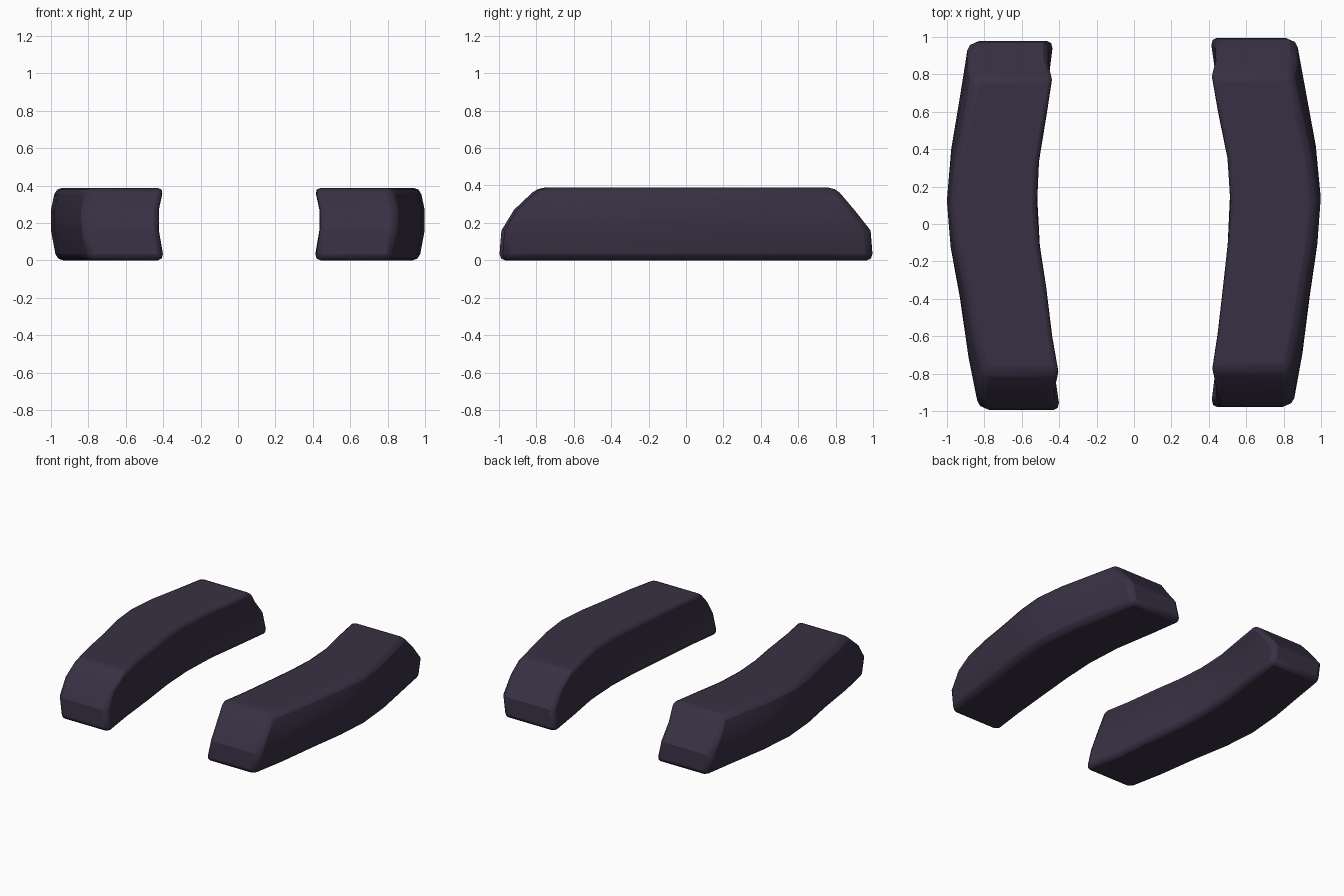
import bpy, bmesh

if "Cube" in bpy.data.objects:
    bpy.data.objects.remove(bpy.data.objects["Cube"])

mat = bpy.data.materials.new("dark plum")
mat.diffuse_color = (0.040, 0.030, 0.058, 1)
mat.use_nodes = True
mat.node_tree.nodes["Principled BSDF"].inputs["Base Color"].default_value = mat.diffuse_color

# Stations along the bar as fractions of its half length
FRACTIONS = [-1, -0.72, -0.4, -0.12, 0.14, 0.42, 0.72, 1]
# Height levels: z, front half length, back half length, outer shift, inner shift
LEVELS = [(0.0, 0.99, 0.99, -0.03, 0.0),
          (0.16, 0.977, 0.977, 0.0, 0.027),
          (0.27, 0.91, 0.89, 0.0, 0.027),
          (0.388, 0.785, 0.79, -0.025, 0.0)]


def curved_bar(name, side, shift, outer, inner):
    """Lofted bar: a ring of points per station, with sloped ends."""
    bm = bmesh.new()
    rings = []
    for f, xo, xi in zip(FRACTIONS, outer, inner):
        out_col, in_col = [], []
        for z, front, back, do, di in LEVELS:
            y = f * (back if f > 0 else front) + shift
            out_col.append(bm.verts.new((side * (xo + do), y, z)))
            in_col.append(bm.verts.new((side * (xi + di), y, z)))
        rings.append(out_col + in_col[::-1])
    n = len(rings[0])
    for a, b in zip(rings, rings[1:]):
        for i in range(n):
            j = (i + 1) % n
            bm.faces.new((a[i], a[j], b[j], b[i]))
    # Ends closed by strips, one per height level
    for r in (rings[0], rings[-1]):
        for i in range(len(LEVELS) - 1):
            bm.faces.new((r[i], r[i + 1], r[n - 2 - i], r[n - 1 - i]))
    bmesh.ops.recalc_face_normals(bm, faces=bm.faces)
    mesh = bpy.data.meshes.new(name)
    bm.to_mesh(mesh)
    bm.free()
    mesh.materials.append(mat)
    ob = bpy.data.objects.new(name, mesh)
    bpy.context.collection.objects.link(ob)
    # Rounded outer edges
    bev = ob.modifiers.new("rounding", 'BEVEL')
    bev.width = 0.035
    bev.segments = 2
    bev.limit_method = 'ANGLE'
    bev.angle_limit = 0.6
    bpy.ops.object.select_all(action='DESELECT')
    bpy.context.view_layer.objects.active = ob
    ob.select_set(True)
    bpy.ops.object.shade_smooth_by_angle(angle=0.35)


# The two bars differ slightly, as if shaped by hand
curved_bar("right_bar", 1, 0.008,
           [0.85, 0.90, 0.94, 0.98, 0.998, 0.972, 0.918, 0.868],
           [0.405, 0.440, 0.470, 0.495, 0.507, 0.492, 0.442, 0.402])
curved_bar("left_bar", -1, -0.008,
           [0.83, 0.885, 0.93, 0.98, 1.0, 0.977, 0.928, 0.885],
           [0.39, 0.430, 0.462, 0.497, 0.511, 0.500, 0.460, 0.425])
